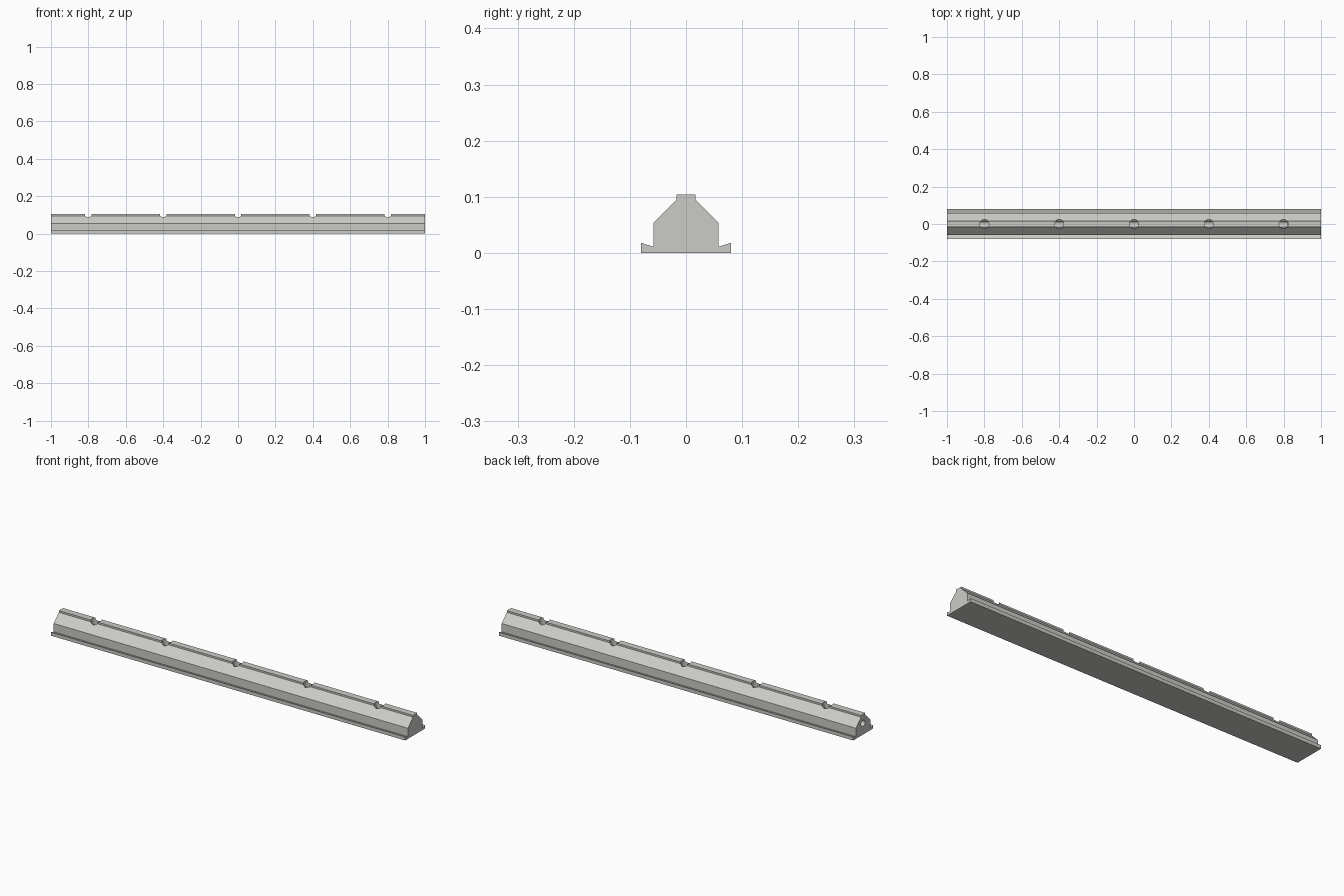
import bpy, bmesh, math

default = bpy.data.objects.get("Cube")
if default:
    bpy.data.objects.remove(default, do_unlink=True)

grey = bpy.data.materials.new("light warm grey")
grey.use_nodes = True
colour = (0.6, 0.6, 0.57, 1)
grey.diffuse_color = colour
grey.node_tree.nodes["Principled BSDF"].inputs["Base Color"].default_value = colour

# Half of the cross-section (y, z), mirrored to make the whole outline
half = [(0.08, 0), (0.08, 0.018), (0.058, 0.011), (0.058, 0.054),
        (0.017, 0.095), (0.017, 0.104)]
outline = half + [(-y, z) for y, z in reversed(half)]

# Extruded bar
bm = bmesh.new()
end = bm.faces.new([bm.verts.new((-1, y, z)) for y, z in outline])
grown = bmesh.ops.extrude_face_region(bm, geom=[end])["geom"]
bmesh.ops.translate(bm, vec=(2, 0, 0),
                    verts=[v for v in grown if isinstance(v, bmesh.types.BMVert)])
bmesh.ops.recalc_face_normals(bm, faces=bm.faces)
mesh = bpy.data.meshes.new("rail_body")
bm.to_mesh(mesh)
bm.free()
mesh.materials.append(grey)
rail = bpy.data.objects.new("rail_body", mesh)
bpy.context.collection.objects.link(rail)


def drill(name, radius, depth, location, rotation=(0, 0, 0)):
    """Cut a round hole out of the rail, then remove the cutter."""
    bpy.ops.mesh.primitive_cylinder_add(vertices=32, radius=radius, depth=depth,
                                        location=location, rotation=rotation)
    cutter = bpy.context.object
    cutter.name = name
    cutter.hide_render = True
    cutter.data.materials.append(grey)
    cut = rail.modifiers.new(name, "BOOLEAN")
    cut.operation = "DIFFERENCE"
    cut.solver = "EXACT"
    cut.object = cutter
    bpy.ops.object.select_all(action="DESELECT")
    rail.select_set(True)
    bpy.context.view_layer.objects.active = rail
    bpy.ops.object.modifier_apply(modifier=cut.name)
    bpy.data.objects.remove(cutter, do_unlink=True)


# Row of outlets along the ridge
for i in range(-2, 3):
    drill("outlet_hole", 0.024, 0.08, (i * 0.4, 0, 0.1))

# Lengthwise channel, open at one end only
drill("end_channel", 0.016, 1.9, (-0.13, 0, 0.058), (0, math.pi / 2, 0))

bpy.ops.object.shade_smooth_by_angle(angle=math.radians(25))
